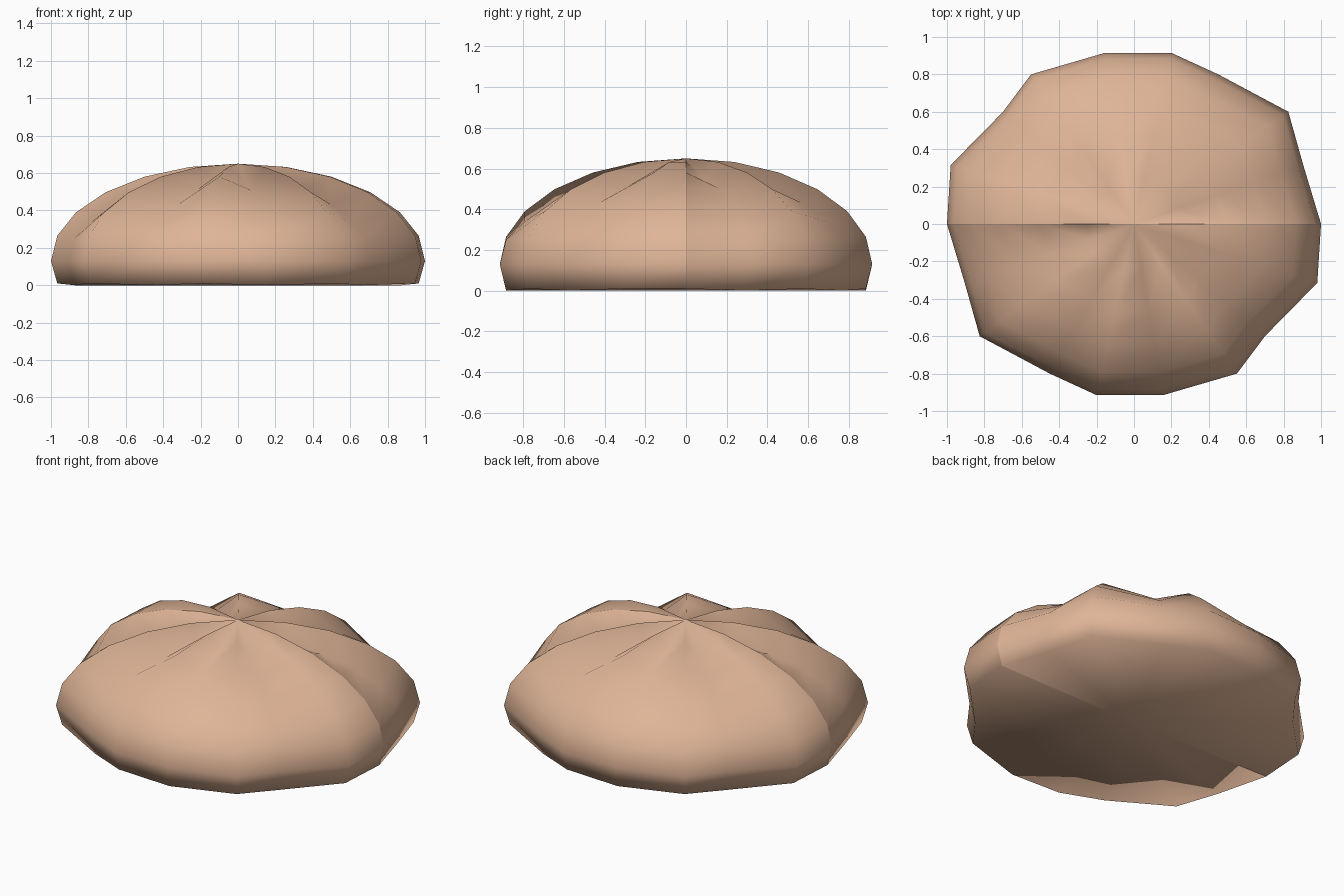
import bpy
import bmesh
from math import sin, cos, radians, pi
from mathutils import Matrix

# Remove the default cube
cube = bpy.data.objects.get("Cube")
if cube:
    bpy.data.objects.remove(cube, do_unlink=True)

# Dough colour
DOUGH = (0.74, 0.46, 0.31, 1.0)
dough = bpy.data.materials.new("peach dough")
dough.diffuse_color = DOUGH
dough.use_nodes = True
dough.node_tree.nodes["Principled BSDF"].inputs["Base Color"].default_value = DOUGH

# Half of the pleated outline, running round the front; pleats alternate with bulges
OUTLINE = [(-1, 0), (-0.905, -0.315), (-0.825, -0.60), (-0.45, -0.80), (-0.20, -0.915),
           (0.155, -0.915), (0.55, -0.80), (0.70, -0.60), (0.98, -0.315), (1, 0)]
PLEATS = {1, 3, 5, 7}
EQUATOR, DOME, FOLD = 0.13, 0.52, 0.87


def ring(bm, angle):
    """One level of the bun, pushed down along the pleats."""
    verts = []
    r = cos(radians(angle))
    for i, (x, y) in enumerate(OUTLINE):
        z = EQUATOR + DOME * sin(radians(angle))
        if angle > 0 and i in PLEATS:
            z *= FOLD if angle > 15 else 0.95
        if angle < 0:
            z = 0.0 if i in PLEATS else 0.01
        verts.append(bm.verts.new((x * r, y * r, z)))
    return verts


# Half bun: base fan, side bands and top fan
bm = bmesh.new()
rings = [ring(bm, a) for a in range(-15, 90, 15)]
base = bm.verts.new((0, 0, 0))
tip = bm.verts.new((0, 0, EQUATOR + DOME))
for i in range(len(OUTLINE) - 1):
    bm.faces.new((base, rings[0][i + 1], rings[0][i]))
    for low, high in zip(rings, rings[1:]):
        bm.faces.new((low[i], low[i + 1], high[i + 1], high[i]))
    bm.faces.new((rings[-1][i], rings[-1][i + 1], tip))

# Second half is the first turned half way round, meeting it at a seam
copy = bmesh.ops.duplicate(bm, geom=bm.verts[:] + bm.edges[:] + bm.faces[:])
turned = [g for g in copy["geom"] if isinstance(g, bmesh.types.BMVert)]
bmesh.ops.rotate(bm, verts=turned, cent=(0, 0, 0), matrix=Matrix.Rotation(pi, 3, "Z"))
for face in bm.faces:
    face.smooth = True

mesh = bpy.data.meshes.new("pleated_bun")
bm.to_mesh(mesh)
bm.free()
mesh.materials.append(dough)
bun = bpy.data.objects.new("pleated_bun", mesh)
bpy.context.collection.objects.link(bun)
